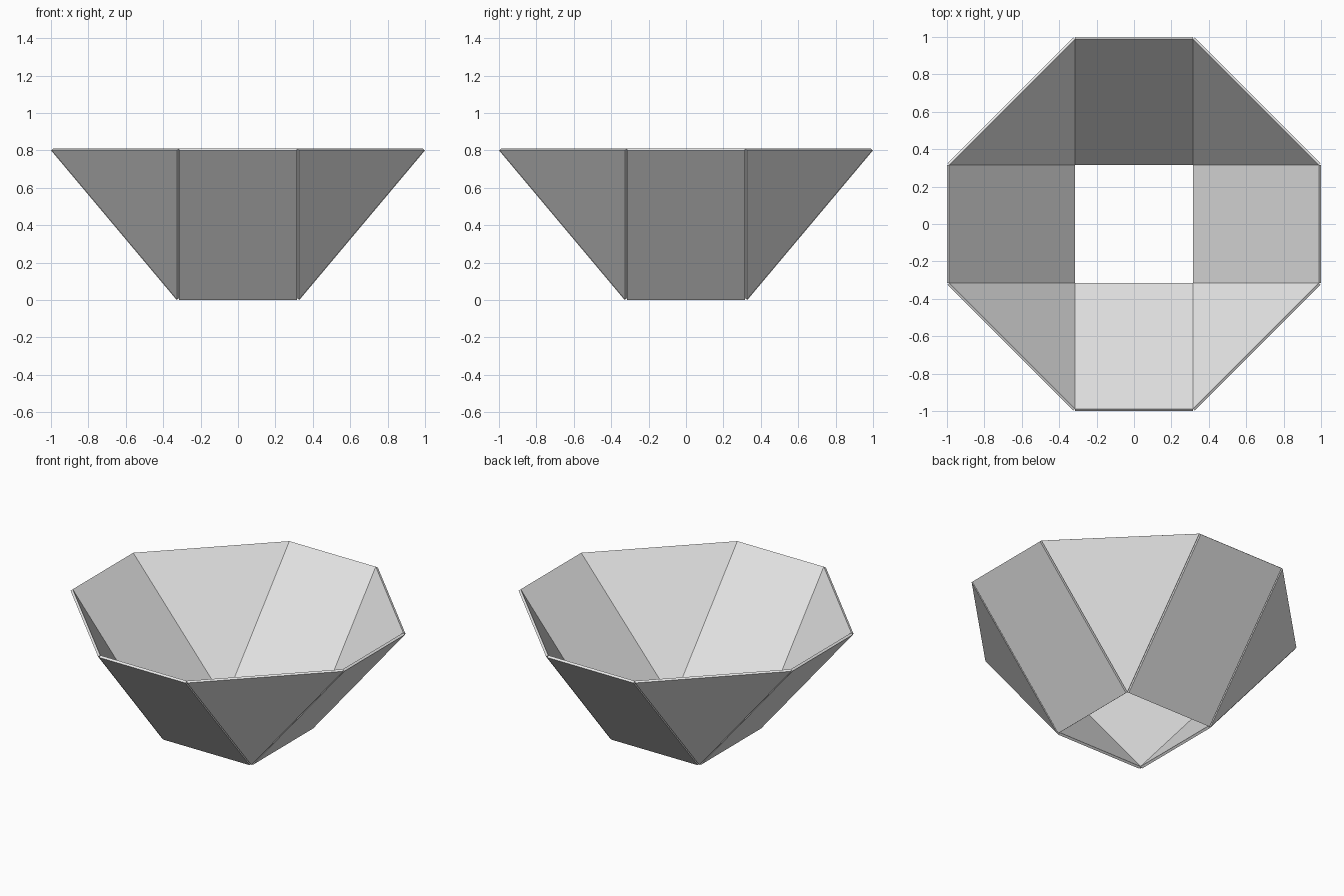
import bpy
import bmesh
from math import pi
from mathutils import Matrix, Vector

cube = bpy.data.objects.get("Cube")
if cube:
    bpy.data.objects.remove(cube, do_unlink=True)

HALF = 0.316       # half side of the square opening
REACH = 0.988      # inner rim distance from the centre
LOW, HIGH = 0.01, 0.81
THICK = 0.0156

grey = bpy.data.materials.new("light grey")
grey.use_nodes = True
colour = (0.8, 0.8, 0.8, 1)
grey.diffuse_color = colour
grey.node_tree.nodes["Principled BSDF"].inputs["Base Color"].default_value = colour


def plate(name, corners, turn):
    """Flat panel thickened outward, square to its inner face."""
    spin = Matrix.Rotation(turn, 3, "Z")
    points = [spin @ Vector(c) for c in corners]
    normal = (points[1] - points[0]).cross(points[2] - points[0]).normalized()
    if normal.z > 0:
        normal.negate()
    bm = bmesh.new()
    face = bm.faces.new([bm.verts.new(p) for p in points])
    result = bmesh.ops.extrude_face_region(bm, geom=[face], use_keep_orig=True)
    moved = [v for v in result["geom"] if isinstance(v, bmesh.types.BMVert)]
    bmesh.ops.translate(bm, verts=moved, vec=normal * THICK)
    bmesh.ops.recalc_face_normals(bm, faces=bm.faces)
    mesh = bpy.data.meshes.new(name)
    bm.to_mesh(mesh)
    bm.free()
    mesh.materials.append(grey)
    bpy.context.collection.objects.link(bpy.data.objects.new(name, mesh))


# Sloping side panels
side = [(-HALF, -HALF, LOW), (HALF, -HALF, LOW),
        (HALF, -REACH, HIGH), (-HALF, -REACH, HIGH)]
# Triangular corner panels
corner = [(HALF, -HALF, LOW), (REACH, -HALF, HIGH), (HALF, -REACH, HIGH)]

sides = ("front", "left", "back", "right")
corners = ("front_left", "back_left", "back_right", "front_right")
for i in range(4):
    plate(sides[i] + "_panel", side, i * pi / 2)
    plate(corners[i] + "_corner_panel", corner, i * pi / 2)
